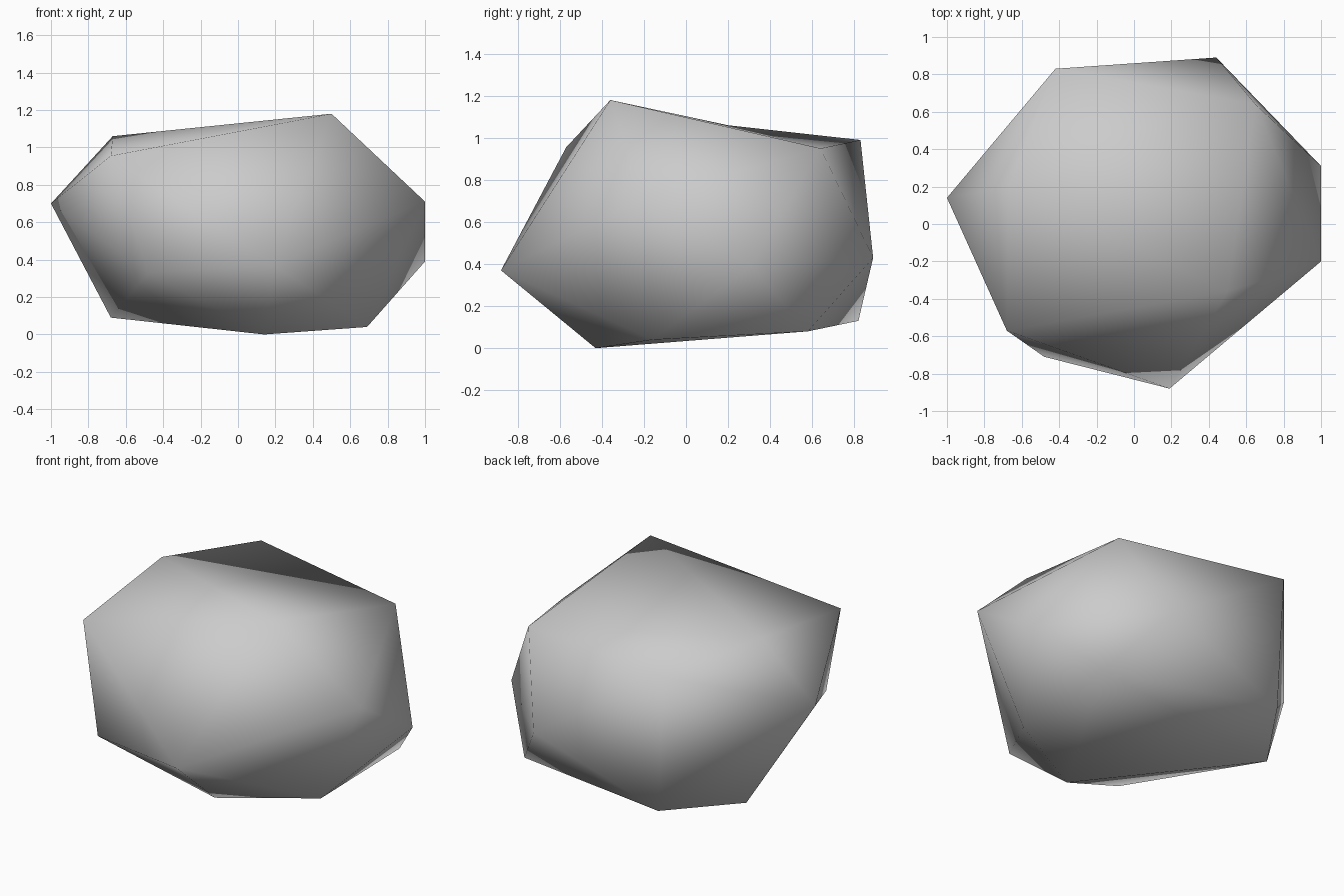
import bpy
import bmesh
from mathutils import Vector

# Remove the default cube
default_cube = bpy.data.objects.get("Cube")
if default_cube:
    bpy.data.objects.remove(default_cube, do_unlink=True)

# Stone colour
stone = bpy.data.materials.new("stone_grey")
stone.use_nodes = True
grey = (0.6, 0.6, 0.6, 1)
stone.diffuse_color = grey
stone.node_tree.nodes["Principled BSDF"].inputs["Base Color"].default_value = grey

# Corners of the boulder, grouped from its crown down to its base
crown = [(.5, -.36, 1.18), (-.67, .2, 1.06), (-.42, .83, .99),
         (.65, .64, .95), (-.68, -.57, .955)]
waist = [(-1, .14, .7), (1, -.2, .71), (1, .31, .39),
         (.44, .89, .43), (.19, -.88, .37), (-.48, -.71, .33)]
base = [(.14, -.43, 0), (.69, -.16, .04), (.72, .58, .08),
        (-.38, .82, .13), (-.68, .37, .09)]

# Wrap the corners in a faceted skin
bm = bmesh.new()
corners = [bm.verts.new(Vector(point)) for point in crown + waist + base]
hull = bmesh.ops.convex_hull(bm, input=corners)
unused = {item for item in hull["geom_interior"] + hull["geom_unused"]
          if isinstance(item, bmesh.types.BMVert)}
bmesh.ops.delete(bm, geom=list(unused), context="VERTS")

# Turn the crown's diagonal so that its top dips slightly
peak, back_corner = corners[0], corners[2]
if peak.is_valid and back_corner.is_valid:
    diagonal = bm.edges.get((peak, back_corner))
    if diagonal and len(diagonal.link_faces) == 2:
        bmesh.utils.edge_rotate(diagonal, True)

# Smooth shading over the coarse facets
bmesh.ops.recalc_face_normals(bm, faces=bm.faces[:])
for face in bm.faces:
    face.smooth = True

mesh = bpy.data.meshes.new("boulder")
bm.to_mesh(mesh)
bm.free()
mesh.materials.append(stone)
boulder = bpy.data.objects.new("boulder", mesh)
bpy.context.collection.objects.link(boulder)
